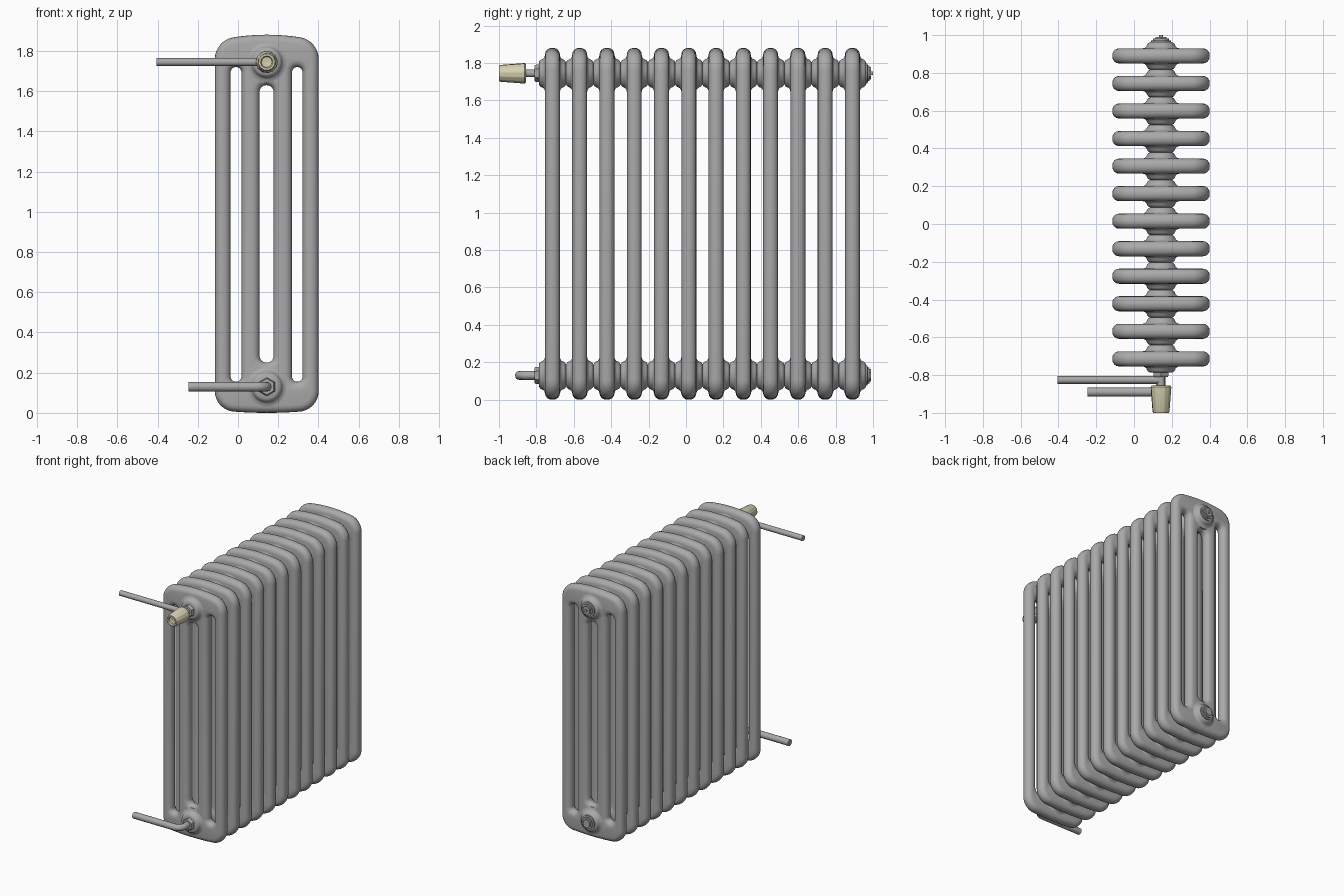
import bpy, bmesh, math
from mathutils import Matrix, Vector

if "Cube" in bpy.data.objects:
    bpy.data.objects.remove(bpy.data.objects["Cube"])

CX = 0.143                     # middle of the radiator across x
TOP, BOTTOM = 1.745, 0.13      # heights of the two header lines
FIRST, STEP, COUNT = -0.714, 0.1458, 12


def material(name, rgb):
    m = bpy.data.materials.new(name)
    m.diffuse_color = (*rgb, 1)
    m.use_nodes = True
    m.node_tree.nodes["Principled BSDF"].inputs["Base Color"].default_value = m.diffuse_color
    return m


GREY = material("grey_metal", (0.40, 0.40, 0.40))
CREAM = material("cream_plastic", (0.66, 0.63, 0.44))


def add(name, mesh, mat, loc=(0, 0, 0)):
    if not mesh.materials:
        mesh.materials.append(mat)
        mesh.shade_smooth()
        mesh.set_sharp_from_angle(angle=math.radians(38))
    ob = bpy.data.objects.new(name, mesh)
    ob.location = loc
    bpy.context.collection.objects.link(ob)
    return ob


def lathe(name, profile, n=32, ridge=0.0):
    """Spin (radius, y) pairs around the y axis; ridge varies alternate sides."""
    bm = bmesh.new()
    rings = []
    for r, y in profile:
        ring = []
        for i in range(n):
            a = 2 * math.pi * (i + 0.5) / n
            k = r * (1 - ridge * ((i // 2) % 2))
            ring.append(bm.verts.new((k * math.cos(a), y, k * math.sin(a))))
        rings.append(ring)
    for a, b in zip(rings, rings[1:]):
        for i in range(n):
            j = (i + 1) % n
            bm.faces.new((a[i], a[j], b[j], b[i]))
    bm.faces.new(rings[0])
    bm.faces.new(rings[-1])
    bmesh.ops.recalc_face_normals(bm, faces=bm.faces[:])
    me = bpy.data.meshes.new(name)
    bm.to_mesh(me)
    bm.free()
    return me


def curve_mesh(name, curve):
    ob = bpy.data.objects.new(name, curve)
    bpy.context.collection.objects.link(ob)
    deps = bpy.context.evaluated_depsgraph_get()
    me = bpy.data.meshes.new_from_object(ob.evaluated_get(deps))
    bpy.data.objects.remove(ob)
    me.materials.clear()
    bm = bmesh.new()
    bm.from_mesh(me)
    bmesh.ops.remove_doubles(bm, verts=bm.verts[:], dist=0.0004)
    bmesh.ops.recalc_face_normals(bm, faces=bm.faces[:])
    bm.to_mesh(me)
    bm.free()
    return me


def spline(curve, pts, closed):
    s = curve.splines.new('POLY')
    s.points.add(len(pts) - 1)
    for p, co in zip(s.points, pts):
        p.co = (*co, 1)
    s.use_cyclic_u = closed


def rounded(x0, x1, z0, z1, r, steps=8, arch=0.0):
    """Rounded rectangle outline, optionally arched at top and bottom."""
    mid, half = (x0 + x1) / 2, (x1 - x0) / 2
    pts = []
    for q, (cx, cz) in enumerate(((x1 - r, z1 - r), (x0 + r, z1 - r),
                                  (x0 + r, z0 + r), (x1 - r, z0 + r))):
        for i in range(steps + 1):
            a = math.pi / 2 * (q + i / steps)
            pts.append((cx + r * math.cos(a), cz + r * math.sin(a)))
        if arch and q in (0, 2):
            xa, xb = (x1 - r, x0 + r) if q == 0 else (x0 + r, x1 - r)
            pts += [(xa + (xb - xa) * i / 8, z1 if q == 0 else z0) for i in range(1, 8)]
    out = []
    for x, z in pts:
        bump = arch * (1 - ((x - mid) / half) ** 2)
        if z > z1 - r - 1e-6:
            z += bump
        elif z < z0 + r + 1e-6:
            z -= bump * 0.5
        out.append((x, z, 0))
    return out


# Section: outline with three slots, rounded over by the curve bevel
B = 0.036
cu = bpy.data.curves.new("section", 'CURVE')
cu.dimensions = '2D'
cu.fill_mode = 'BOTH'
cu.bevel_depth = B
cu.bevel_resolution = 3
cu.extrude = 0.004
spline(cu, rounded(-0.115 + B, 0.401 - B, 0.012 + B, 1.857 - B, 0.06, arch=0.024), True)
for x0, x1, z0, z1 in ((-0.037, 0.017, 0.155, 1.72),
                       (0.107, 0.177, 0.25, 1.63),
                       (0.269, 0.321, 0.155, 1.72)):
    r = (x1 - x0) / 2 + B
    spline(cu, rounded(x0 - B, x1 + B, z0 - B, z1 + B, r - 0.001), True)
section = curve_mesh("section", cu)
section.transform(Matrix.Rotation(math.pi / 2, 4, 'X'))

# Hub: tapered collars that meet the neighbouring section
half = [(0.105, 0.038), (0.086, 0.043), (0.078, 0.050), (0.074, 0.060), (0.068, 0.068), (0.058, 0.073)]
hub = lathe("hub", [(r, -y) for r, y in reversed(half)] + half)

for i in range(COUNT):
    y = FIRST + STEP * i
    add(f"section_{i + 1}", section, GREY, (0, y, 0))
    add(f"upper_hub_{i + 1}", hub, GREY, (CX, y, TOP))
    add(f"lower_hub_{i + 1}", hub, GREY, (CX, y, BOTTOM))

# Hexagonal connectors at the front and plugs at the back
nut = lathe("nut", [(0.046, -0.78), (0.046, -0.803), (0.04, -0.811)], 6)
plug = lathe("plug", [(0.055, 0.96), (0.055, 0.971), (0.043, 0.972), (0.043, 0.981)], 16)
plug_head = lathe("plug_head", [(0.033, 0.978), (0.033, 0.99)], 6)
for label, z in (("upper", TOP), ("lower", BOTTOM)):
    add(label + "_nut", nut, GREY, (CX, 0, z))
    add(label + "_plug", plug, GREY, (CX, 0, z))
    add(label + "_plug_head", plug_head, GREY, (CX, 0, z))
add("bleed_pin", lathe("bleed_pin", [(0.01, 0.985), (0.01, 1.0)], 12), GREY, (CX, 0, TOP))

# Valve stem and ridged knob
add("valve_stem", lathe("valve_stem", [(0.021, -0.80), (0.021, -0.87)], 20), GREY, (CX, 0, TOP))
knob = [(0.049, -0.856), (0.055, -0.863), (0.045, -0.992), (0.041, -1.0),
        (0.031, -1.0), (0.026, -0.99), (0.004, -0.987)]
add("valve_knob", lathe("valve_knob", knob, 48, 0.03), CREAM, (CX, 0, TOP))


# Pipes
def pipe(name, pts, radius):
    c = bpy.data.curves.new(name, 'CURVE')
    c.dimensions = '3D'
    c.bevel_depth = radius
    c.bevel_resolution = 4
    c.use_fill_caps = True
    spline(c, pts, False)
    add(name, curve_mesh(name, c), GREY)


pipe("upper_pipe", [(-0.405, -0.826, TOP), (CX + 0.005, -0.826, TOP)], 0.02)
R = 0.05
bend = [(CX - R + R * math.sin(a), -0.89 + R - R * math.cos(a), BOTTOM)
        for a in (math.pi / 2 * i / 8 for i in range(9))]
pipe("lower_pipe", [(-0.247, -0.89, BOTTOM)] + bend + [(CX, -0.79, BOTTOM)], 0.024)
